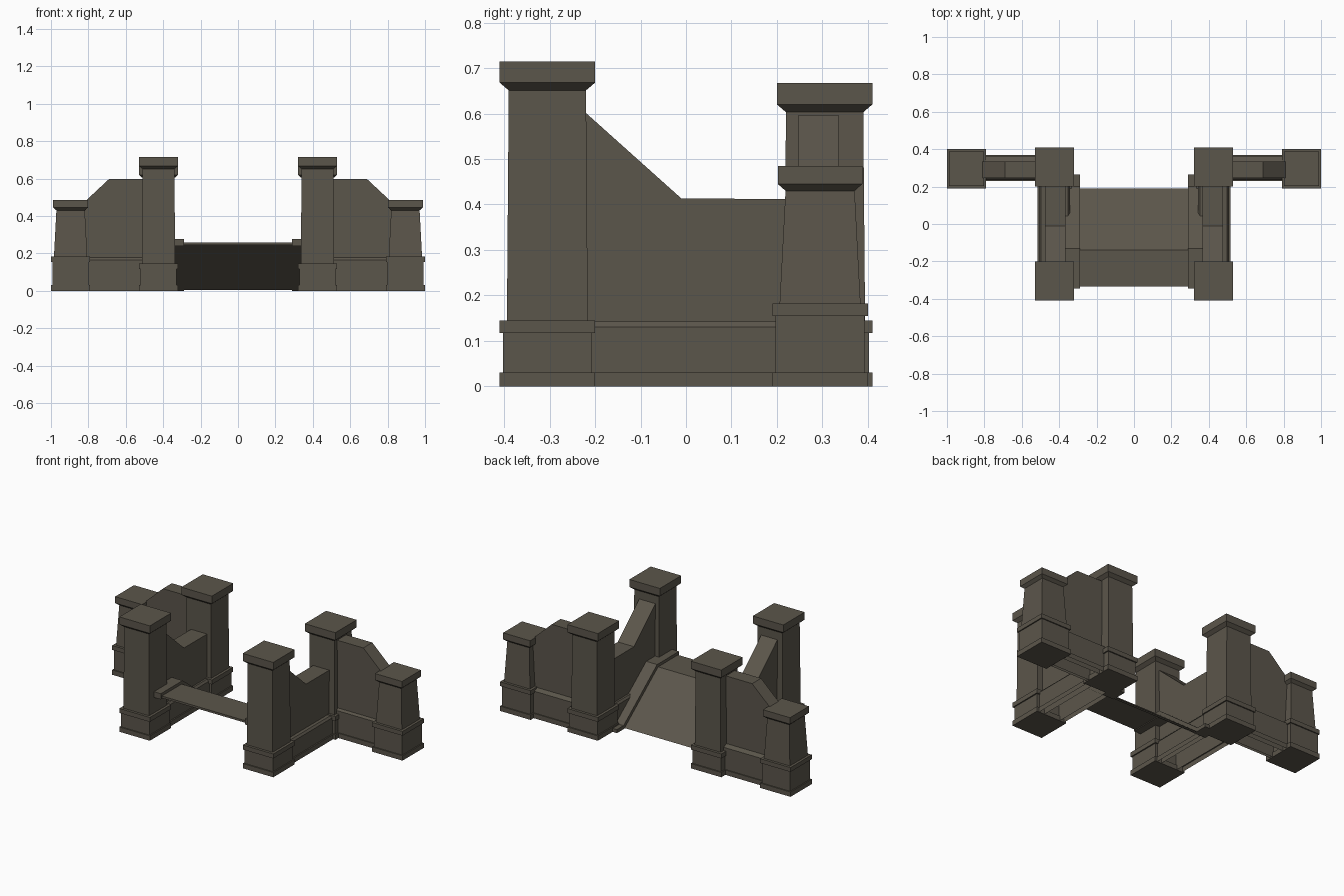
import bpy, bmesh

if "Cube" in bpy.data.objects:
    bpy.data.objects.remove(bpy.data.objects["Cube"])

stone = bpy.data.materials.new("dark stone")
stone.diffuse_color = (0.105, 0.092, 0.07, 1)
stone.use_nodes = True
stone.node_tree.nodes["Principled BSDF"].inputs["Base Color"].default_value = stone.diffuse_color


def finish(name, bm, mirror=True, open_bottom=False):
    bmesh.ops.recalc_face_normals(bm, faces=bm.faces)
    if open_bottom:
        low = [f for f in bm.faces if f.normal.z < -0.9 and f.calc_center_median().z < 0.001]
        bmesh.ops.delete(bm, geom=low, context='FACES')
    me = bpy.data.meshes.new(name)
    bm.to_mesh(me)
    bm.free()
    me.materials.append(stone)
    ob = bpy.data.objects.new(name, me)
    bpy.context.collection.objects.link(ob)
    if mirror:
        m = ob.modifiers.new("mirror", 'MIRROR')
        m.use_mirror_merge = False
    return ob


def pillar(name, cx, cy, sections):
    """Square column from a stack of (z, half width) sections."""
    bm = bmesh.new()
    rings = [[bm.verts.new((cx + sx * h, cy + sy * h, z))
              for sx, sy in ((-1, -1), (1, -1), (1, 1), (-1, 1))] for z, h in sections]
    for a, b in zip(rings, rings[1:]):
        for i in range(4):
            j = (i + 1) % 4
            bm.faces.new((a[i], a[j], b[j], b[i]))
    bm.faces.new(rings[0])
    bm.faces.new(rings[-1])
    return finish(name, bm)


def extrude(name, pts, axis, a, b, mirror=True, open_bottom=False):
    """Extrude a profile along x (points are y,z) or along y (points are x,z)."""
    bm = bmesh.new()

    def co(p, t):
        return (t, p[0], p[1]) if axis == 'x' else (p[0], t, p[1])
    r0 = [bm.verts.new(co(p, a)) for p in pts]
    r1 = [bm.verts.new(co(p, b)) for p in pts]
    n = len(pts)
    for i in range(n):
        j = (i + 1) % n
        bm.faces.new((r0[i], r0[j], r1[j], r1[i]))
    bm.faces.new(r0)
    bm.faces.new(r1)
    return finish(name, bm, mirror, open_bottom)


# inner pillars, front pair taller than back pair
base = [(0, .105), (.03, .105), (.03, .0975), (.117, .0975), (.117, .105), (.145, .105), (.145, .089)]
for name, y, top in (("front_pillar", -.305, .715), ("back_pillar", .305, .667)):
    pillar(name, .425, y, base + [(top - .064, .085), (top - .047, .105), (top, .105)])

# small tapered end pillars
pillar("end_pillar", .895, .295,
       [(0, .105), (.03, .105), (.03, .098), (.155, .098), (.155, .105), (.182, .105),
        (.182, .089), (.43, .076), (.445, .093), (.485, .093)])

# wing walls between back and end pillars
extrude("wing_wall", [(.49, 0), (.49, .597), (.69, .597), (.84, .457), (.84, 0)],
        'y', .247, .335, open_bottom=True)
extrude("wing_wall_base",
        [(.23, 0), (.23, .03), (.236, .03), (.236, .165), (.247, .177), (.335, .177),
         (.364, .165), (.364, .03), (.37, .03), (.37, 0)],
        'x', .5, .82, open_bottom=True)

# side walls between front and back pillars
extrude("side_wall", [(-.25, 0), (-.25, .628), (-.01, .413), (.25, .412), (.25, 0)],
        'x', .365, .476, open_bottom=True)
extrude("side_wall_base",
        [(.335, 0), (.335, .03), (.343, .03), (.343, .13), (.353, .142), (.497, .142),
         (.507, .13), (.507, .03), (.515, .03), (.515, 0)],
        'y', -.22, .22, open_bottom=True)

# ramp: flat landing in front, slope down to the back
extrude("ramp", [(-.335, .245), (-.335, .258), (-.14, .258), (.19, .003), (.172, .003), (-.145, .245)],
        'x', -.3, .3, mirror=False)

# raised curbs along both edges of the ramp
extrude("ramp_curb", [(-.345, .24), (-.345, .276), (-.13, .276), (.2, .022), (.265, .022),
                      (.265, 0), (.17, 0), (-.145, .24)],
        'x', .29, .37)
